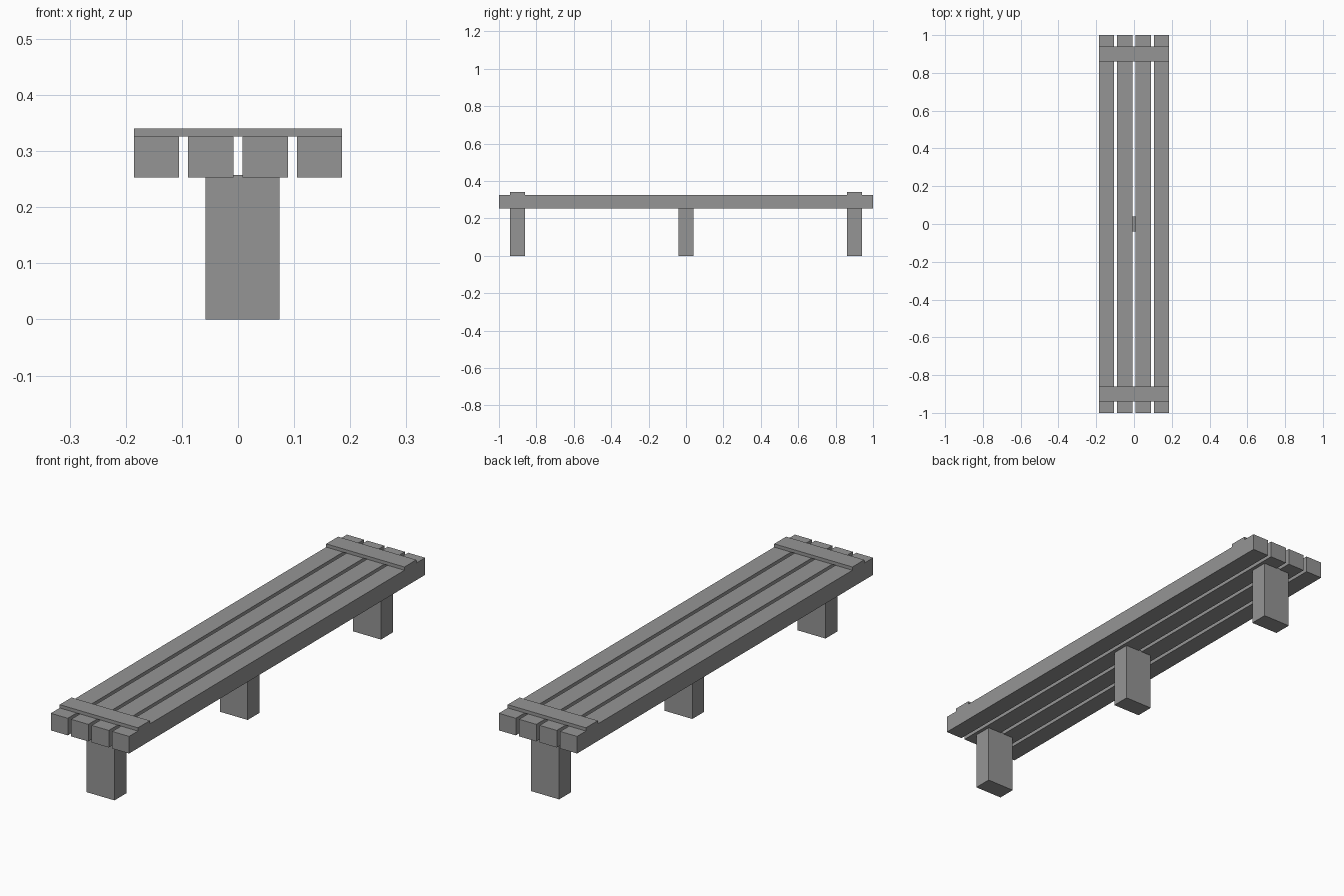
import bpy

# Remove the default object
cube = bpy.data.objects.get("Cube")
if cube:
    bpy.data.objects.remove(cube, do_unlink=True)

# Single flat grey
grey = bpy.data.materials.new("grey")
grey.use_nodes = True
colour = (0.3, 0.3, 0.3, 1)
grey.diffuse_color = colour
grey.node_tree.nodes["Principled BSDF"].inputs["Base Color"].default_value = colour


def box(name, x, y, z):
    """Box spanning the given (low, high) ranges."""
    spans = (x, y, z)
    bpy.ops.mesh.primitive_cube_add(size=1, location=[(a + b) / 2 for a, b in spans])
    ob = bpy.context.object
    ob.name = name
    ob.scale = [b - a for a, b in spans]
    bpy.ops.object.transform_apply(location=False, rotation=False, scale=True)
    ob.data.materials.append(grey)
    return ob


SLAT_BOTTOM, SLAT_TOP = 0.253, 0.326
HALF_WIDTH = 0.185

# Four long seat slats, mirrored about the middle
for side, label in ((-1, "right"), (1, "left")):
    for part, inner, outer in (("inner", 0.008, 0.089), ("outer", 0.105, HALF_WIDTH)):
        x = sorted((side * inner, side * outer))
        box(f"{label}_{part}_slat", x, (-1, 1), (SLAT_BOTTOM, SLAT_TOP))

# Thin cross battens on top of the slats, near each end
for label, y in (("front", -0.9), ("back", 0.9)):
    box(f"{label}_batten", (-HALF_WIDTH, HALF_WIDTH), (y - 0.04, y + 0.04), (SLAT_TOP, 0.34))

# Three block legs, set slightly off centre
for label, y in (("front", -0.9), ("middle", 0), ("back", 0.9)):
    box(f"{label}_leg", (-0.058, 0.074), (y - 0.04, y + 0.04), (0, 0.257))
